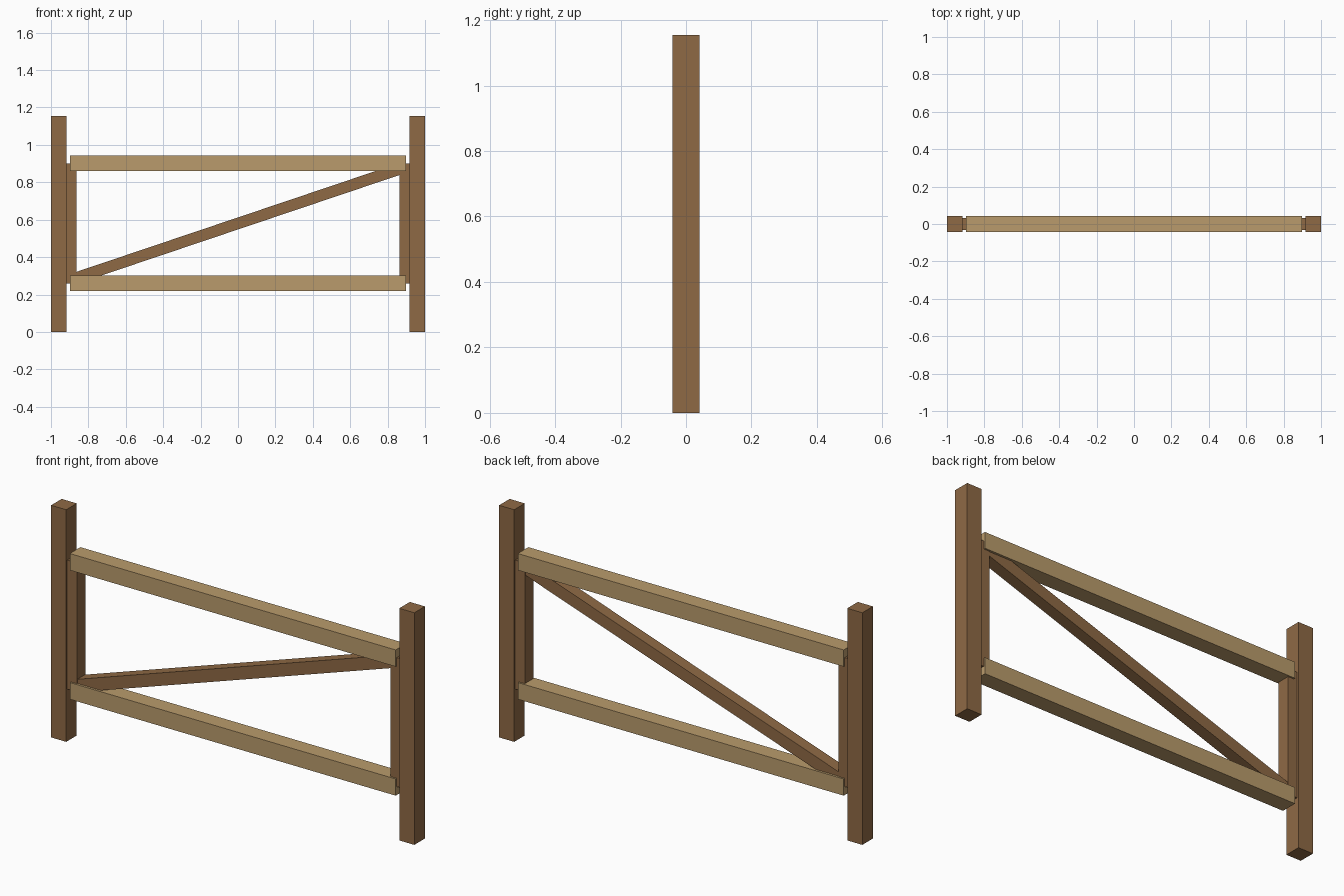
import bpy
import math

cube = bpy.data.objects.get("Cube")
if cube:
    bpy.data.objects.remove(cube, do_unlink=True)


def make_material(name, colour):
    mat = bpy.data.materials.new(name)
    mat.use_nodes = True
    mat.diffuse_color = colour
    bsdf = next(n for n in mat.node_tree.nodes if n.type == 'BSDF_PRINCIPLED')
    bsdf.inputs["Base Color"].default_value = colour
    return mat


def beam(name, centre, size, mat, tilt=0.0):
    """Squared timber, tilted about the y axis."""
    bpy.ops.mesh.primitive_cube_add(size=1, location=centre)
    obj = bpy.context.object
    obj.name = name
    for v in obj.data.vertices:
        v.co = [c * s for c, s in zip(v.co, size)]
    obj.rotation_euler.y = tilt
    obj.data.materials.append(mat)
    return obj


dark_wood = make_material("dark wood", (0.275, 0.144, 0.06, 1))
light_wood = make_material("light wood", (0.49, 0.33, 0.15, 1))

THICK = 0.083
POST_H = 1.155
RAIL_LOW, RAIL_HIGH = 0.259, 0.901
MID_Z = (RAIL_LOW + RAIL_HIGH) / 2

# Outer posts and the slimmer uprights beside them
for side, sign in (("right", -1), ("left", 1)):
    beam(f"{side}_post", (sign * (1 - THICK / 2), 0, POST_H / 2),
         (THICK, THICK, POST_H), dark_wood)
    beam(f"{side}_upright", (sign * 0.897, 0, MID_Z),
         (0.066, 0.066, RAIL_HIGH - RAIL_LOW), dark_wood)

# Horizontal rails
for name, z in (("lower_rail", RAIL_LOW), ("upper_rail", RAIL_HIGH)):
    beam(name, (0, 0, z), (1.794, THICK, THICK), light_wood)

# Diagonal brace rising towards the left post
slope = math.atan(0.337)
beam("diagonal_brace", (0, 0, MID_Z), (1.76 / math.cos(slope), 0.06, 0.061),
     dark_wood, -slope)
